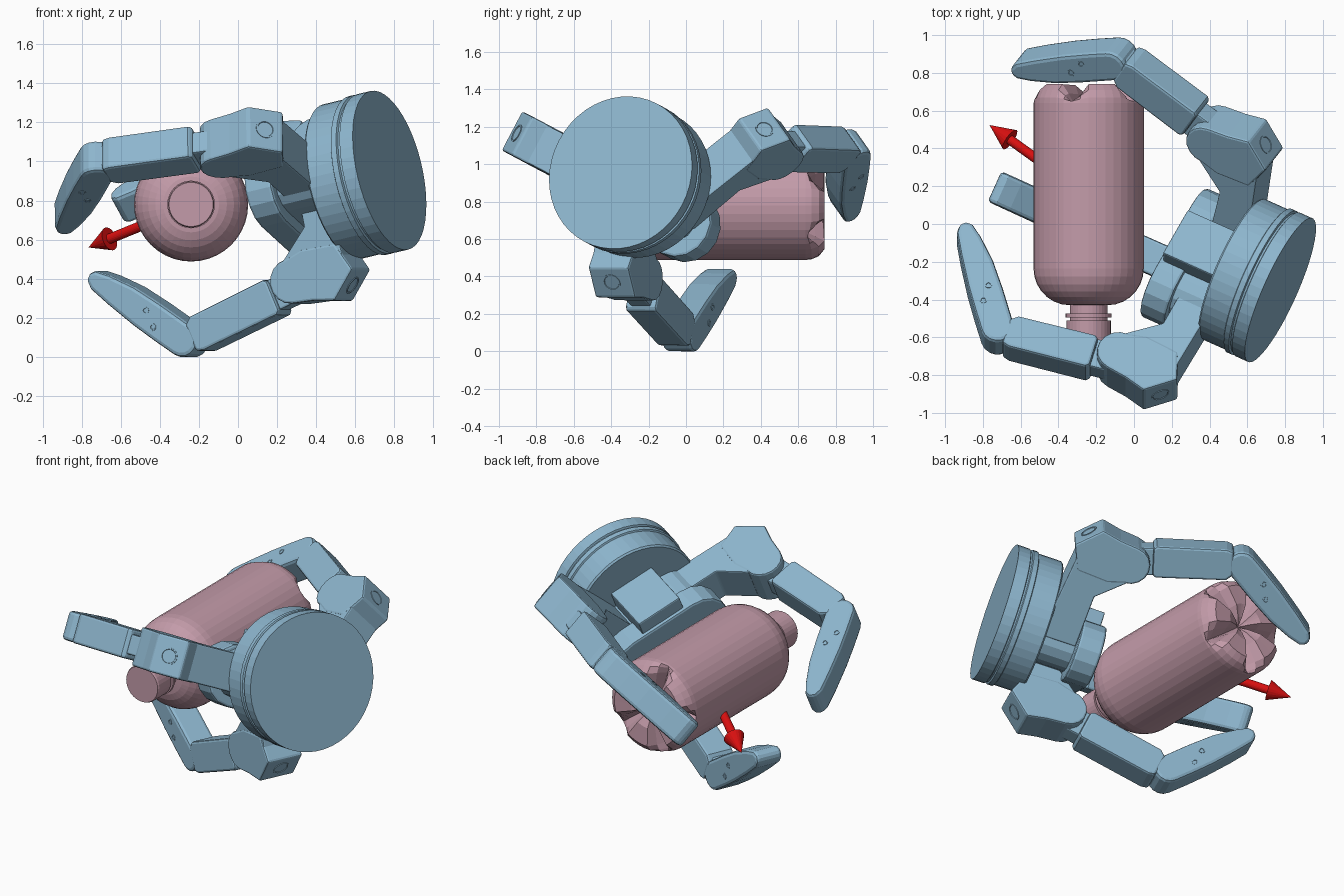
import bpy, bmesh, math
from mathutils import Vector, Matrix

if "Cube" in bpy.data.objects:
    bpy.data.objects.remove(bpy.data.objects["Cube"])

# ---- materials
def material(name, rgb):
    m = bpy.data.materials.new(name)
    m.diffuse_color = (*rgb, 1)
    m.use_nodes = True
    m.node_tree.nodes["Principled BSDF"].inputs["Base Color"].default_value = m.diffuse_color
    return m

BLUE = material("blue_metal", (0.27, 0.47, 0.62))
PINK = material("pink_plastic", (0.55, 0.33, 0.40))
RED = material("red_marker", (0.70, 0.005, 0.005))

# ---- hand frame: A = approach axis, RB/LB = in-palm axes, O = back of the flange
O = Vector((0.775, -0.35, 0.955))
A = Vector((-0.892, 0.399, -0.214)).normalized()
LB = Vector((0, 0.464, 0.886))
LB = (LB - A * LB.dot(A)).normalized()
RB = LB.cross(A).normalized()

def frame(r, l, a, origin):
    m = Matrix((r, l, a)).transposed().to_4x4()
    m.translation = origin
    return m

def finish(name, bm, mat, matrix=None, bevel=0):
    bmesh.ops.recalc_face_normals(bm, faces=bm.faces)
    me = bpy.data.meshes.new(name)
    bm.to_mesh(me)
    bm.free()
    if matrix:
        me.transform(matrix)
    me.materials.append(mat)
    ob = bpy.data.objects.new(name, me)
    bpy.context.collection.objects.link(ob)
    if bevel:
        b = ob.modifiers.new("bevel", 'BEVEL')
        b.width, b.segments, b.limit_method = bevel, 2, 'ANGLE'
        b.angle_limit = math.radians(40)
    return ob

def prism(name, pts, lo, hi, matrix, bevel=0.012, axis=1):
    """Extrude a profile along local y (axis=1, pts are x,z) or z (axis=2, pts are x,y)."""
    bm = bmesh.new()
    put = (lambda p, h: (p[0], h, p[1])) if axis == 1 else (lambda p, h: (p[0], p[1], h))
    a = [bm.verts.new(put(p, lo)) for p in pts]
    b = [bm.verts.new(put(p, hi)) for p in pts]
    bm.faces.new(a)
    bm.faces.new(b)
    n = len(pts)
    for i in range(n):
        bm.faces.new((a[i], a[(i + 1) % n], b[(i + 1) % n], b[i]))
    return finish(name, bm, BLUE, matrix, bevel)

def arc(cx, cy, r, d0, d1, n=8):
    return [(cx + r * math.cos(math.radians(d0 + (d1 - d0) * i / n)),
             cy + r * math.sin(math.radians(d0 + (d1 - d0) * i / n))) for i in range(n + 1)]

def lathe(name, profile, seg, mat, matrix, shift=None):
    """Spin (radius, height) points about local z; shift(r, h, angle) moves the height."""
    bm = bmesh.new()
    rings = []
    for r, h in profile:
        if r == 0:
            rings.append([bm.verts.new((0, 0, h))] * seg)
            continue
        ring = []
        for i in range(seg):
            t = 2 * math.pi * i / seg
            dh = shift(r, h, t) if shift else 0
            ring.append(bm.verts.new((r * math.cos(t), r * math.sin(t), h + dh)))
        rings.append(ring)
    for p, q in zip(rings, rings[1:]):
        for i in range(seg):
            j = (i + 1) % seg
            bm.faces.new(list(dict.fromkeys((p[i], p[j], q[j], q[i]))))
    return finish(name, bm, mat, matrix)

HAND = frame(RB, LB, A, O)

# ---- wrist flange with grooves
R = 0.417
lathe("wrist_flange", [(0, 0), (R, 0), (R, .075), (R - .012, .08), (R - .012, .09), (R, .095),
      (R, .125), (R - .01, .13), (R - .01, .275), (R - .02, .285), (0, .285)], 48, BLUE, HAND)

# ---- palm plate, neck and central block
def stadium(x0, x1, c, w):
    return arc(x1 - w, c, w, -90, 90) + arc(x0 + w, c, w, 90, 270)

prism("palm_plate", stadium(-.39, .41, -.09, .19), .48, .63, HAND, .015, axis=2)
prism("palm_neck", stadium(-.30, .36, -.07, .15), .27, .50, HAND, 0, axis=2)
prism("palm_block", [(-.12, -.16), (.17, -.16), (.17, .19), (-.12, .19)], .27, .61, HAND, .008, axis=2)

# ---- fingers
def finger(label, deg, outer, side, tshift, du, tipdir, tiplen):
    th = math.radians(deg)
    r = RB * math.cos(th) + LB * math.sin(th)
    l = A.cross(r)
    M = frame(r, l, A, O + r * outer + l * side + A * tshift)   # local x = 0 at outer face
    inner = 0.05 - outer

    # knuckle housing with slanted arm to the palm
    prism(label + "_knuckle", [(-.29, .27), (-.14, .20), (-.005, .33), (-.03, .45)]
          + arc(-.155, .555, .115, 5, 180) + [(-.30, .46)], -.118, .118, M, .012)
    prism(label + "_arm", [(inner, .26 - tshift), (-.2, .24), (-.2, .58), (-.268, .57), (-.41, .42),
          (inner, .42)], -.114, .114, M, .008)
    # round cover on the sloped outer face
    n = (r * .13 - A * .135).normalized()
    lathe(label + "_cover", [(0, -.02), (.05, -.02), (.05, .003), (.042, .003), (.038, -.004), (0, -.004)],
          20, BLUE, frame(l, n.cross(l), n, M @ Vector((-.072, 0, .265))))

    # middle link, local x outward and z along the link
    j1, j2 = Vector((-.13, .60)), Vector((du, 1.235 - tshift))
    d = (j2 - j1)
    L = d.length
    d.normalize()
    along = r * d.x + A * d.y
    ML = frame(l.cross(along), l, along, M @ Vector((j1.x, 0, j1.y)))
    prism(label + "_link", [(-.09, .10), (-.075, .08), (.09, .08), (.105, .10), (.10, L - .09),
          (.085, L - .05), (-.06, L - .05), (-.09, L - .09)], -.09, .09, ML, .014)
    prism(label + "_tongue", arc(0, 0, .085, 180, 360) + arc(0, L, .075, 0, 180),
          -.06, .06, ML, .01)

    # fingertip segment
    t = Vector(tipdir).normalized()
    tip = r * t.x + A * t.y
    MT = frame(l.cross(tip), l, tip, M @ Vector((j2.x, 0, j2.y)))
    k = tiplen / .6
    prism(label + "_tip", arc(0, .0, .088, 180, 360, 8)
          + [(x, z * k) for x, z in ((.088, .12), (.084, .26), (.07, .43), (.055, .55), (.03, .59),
             (-.01, .60), (-.04, .575), (-.062, .5), (-.085, .36), (-.09, .2))], -.088, .088, MT, .028)
    # side screws
    for s in (-1, 1):
        for x, z in ((.03, .17), (-.02, .25)):
            MS = frame(tip.cross(l), tip, l, MT @ Vector((x, 0, z)))
            lathe(label + "_screw", [(0, s * .07), (.019, s * .07), (.019, s * .091), (.012, s * .091),
                  (.01, s * .087), (0, s * .087)], 12, BLUE, MS)

finger("rear_finger", 114.5, .785, .20, .06, .05, (-.52, .85), .62)
finger("front_finger", 0, .885, -.07, .035, -.01, (-.75, .69), .655)
finger("lower_finger", -114.5, .615, .115, .01, .005, (-.70, .71), .625)

# ---- bottle lying along y, with a five-groove base
def groove(r, h, ang):
    if h < .66:
        return 0
    off = abs((math.degrees(ang) - 252 + 36) % 72 - 36)
    depth = .02 if h < .68 and r > .28 else (.07 if r > .25 else .11 if r > .1 else .06)
    return -max(0, 1 - off / 16) * depth

BOTTLE = Matrix.Translation((-.24, 0, .78)) @ Matrix.Rotation(math.radians(-90), 4, 'X')
shoulder = [(.10 + .192 * math.sin(a), -.235 - .195 * math.cos(a))
            for a in [math.radians(90 * i / 7) for i in range(8)]]
lathe("bottle", [(0, -.43), (.098, -.43)] + shoulder[1:] + [(.292, .64), (.289, .67), (.272, .71),
      (.235, .74), (.12, .735), (.05, .70), (0, .66)], 40, PINK, BOTTLE, groove)
lathe("bottle_neck_and_cap", [(0, -.64), (.113, -.64), (.118, -.63), (.118, -.51), (.1, -.51), (.1, -.495),
      (.122, -.495), (.122, -.475), (.1, -.475), (.1, -.42), (0, -.42)], 32, PINK, BOTTLE)

# ---- red direction arrow
D = Vector((-.77, .554, -.315)).normalized()
side = D.cross(Vector((0, 0, 1))).normalized()
lathe("direction_arrow", [(0, -.66), (.026, -.66), (.026, -.14), (.062, -.14), (0, 0)], 20, RED,
      frame(side, D.cross(side), D, Vector((-.765, .524, .56))))
